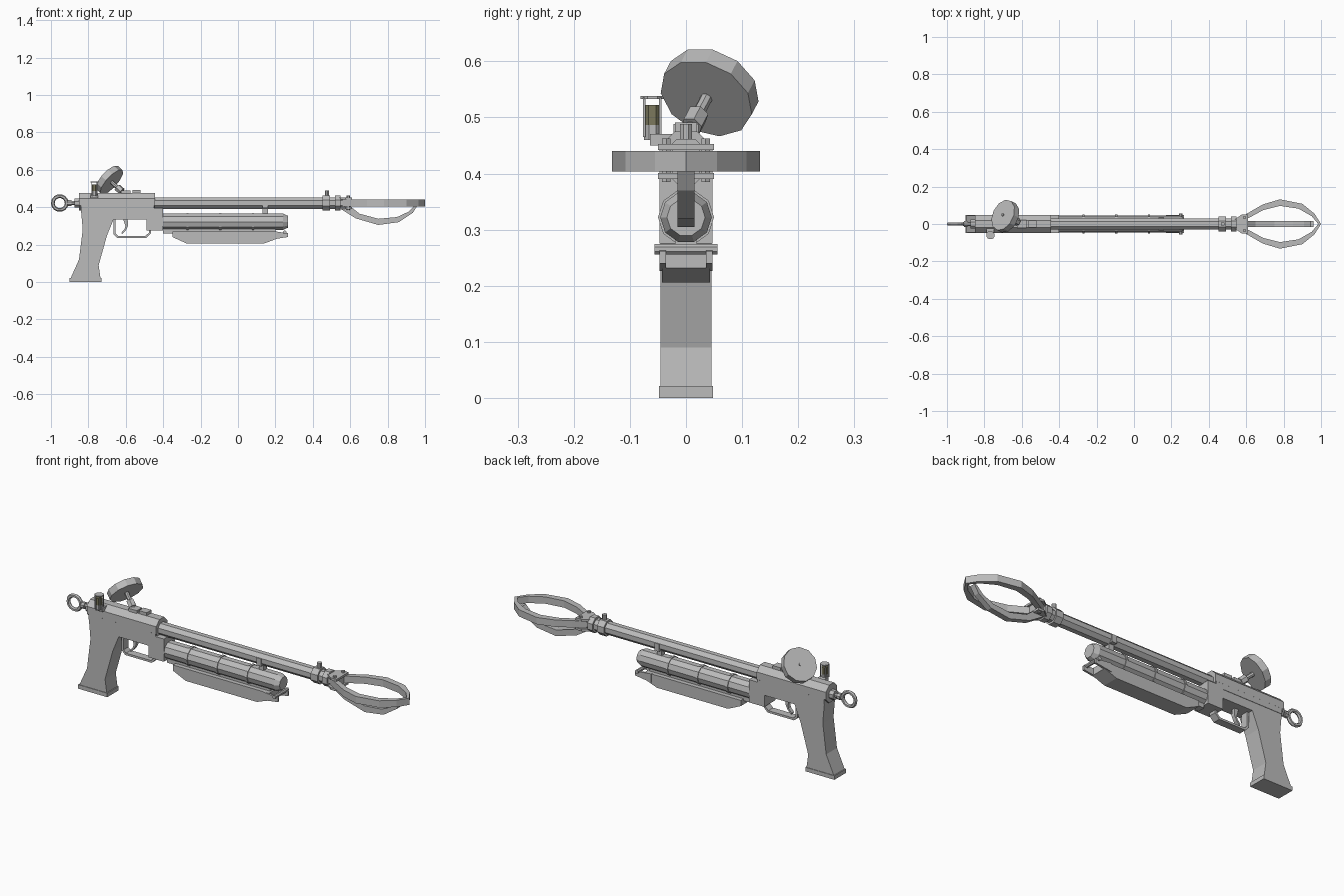
import bpy, bmesh
from math import pi, cos, sin
from mathutils import Vector, Matrix

cube = bpy.data.objects.get("Cube")
if cube:
    bpy.data.objects.remove(cube, do_unlink=True)

def material(name, rgb):
    m = bpy.data.materials.new(name)
    m.use_nodes = True
    m.diffuse_color = (*rgb, 1)
    m.node_tree.nodes["Principled BSDF"].inputs["Base Color"].default_value = (*rgb, 1)
    return m

STEEL = material("plain_grey", (0.5, 0.5, 0.5))
GLASS = material("olive_glass", (0.2, 0.19, 0.11))

def finish(name, bm, mat=STEEL):
    bmesh.ops.recalc_face_normals(bm, faces=bm.faces)
    mesh = bpy.data.meshes.new(name)
    bm.to_mesh(mesh)
    bm.free()
    mesh.materials.append(mat)
    ob = bpy.data.objects.new(name, mesh)
    bpy.context.collection.objects.link(ob)
    return ob

def box(name, x, y, z, mat=STEEL):
    bm = bmesh.new()
    bmesh.ops.create_cube(bm, size=1)
    for v in bm.verts:
        v.co = [(r[0] + r[1]) / 2 + c * (r[1] - r[0]) for r, c in zip((x, y, z), v.co)]
    return finish(name, bm, mat)

def rod(name, a, b, r, sides=8, r2=None, mat=STEEL):
    # Tapering cylinder from a to b, flat sides turned to the axes
    a, b = Vector(a), Vector(b)
    d = b - a
    turn = d.to_track_quat('Z', 'Y').to_matrix().to_4x4()
    bm = bmesh.new()
    bmesh.ops.create_cone(bm, cap_ends=True, segments=sides, radius1=r,
                          radius2=r if r2 is None else r2, depth=d.length,
                          matrix=Matrix.Translation((a + b) / 2) @ turn @ Matrix.Rotation(pi / sides, 4, 'Z'))
    return finish(name, bm, mat)

def prism(name, pts, lo, hi, axis='Y', mat=STEEL):
    # Outline in xz pushed along y, or outline in xy pushed along z
    bm = bmesh.new()
    at = (lambda p, t: (p[0], t, p[1])) if axis == 'Y' else (lambda p, t: (p[0], p[1], t))
    face = bm.faces.new([bm.verts.new(at(p, lo)) for p in pts])
    new = bmesh.ops.extrude_face_region(bm, geom=[face])["geom"]
    step = Vector(at((0, 0), hi - lo))
    bmesh.ops.translate(bm, vec=step, verts=[v for v in new if isinstance(v, bmesh.types.BMVert)])
    return finish(name, bm, mat)

AX = 0.422  # height of the barrel axis

# Rear pull ring and its stem
bpy.ops.mesh.primitive_torus_add(major_segments=14, minor_segments=6, major_radius=0.037,
                                 minor_radius=0.01, location=(-0.953, 0, AX), rotation=(pi / 2, 0, 0))
ring = bpy.context.object
ring.name = "pull_ring"
ring.data.materials.append(STEEL)
rod("ring_stem", (-0.915, 0, AX), (-0.84, 0, AX), 0.011)
rod("ring_stem_collar", (-0.908, 0, AX), (-0.89, 0, AX), 0.017)
rod("rear_cap", (-0.875, 0, AX), (-0.84, 0, AX), 0.025)

# Receiver, barrel and block
rod("receiver", (-0.85, 0, 0.428), (-0.445, 0, 0.428), 0.051)
rod("barrel", (-0.46, 0, AX), (0.56, 0, AX), 0.033)
box("receiver_base", (-0.84, -0.45), (-0.047, 0.047), (0.38, 0.43))
box("front_block", (-0.49, -0.4), (-0.047, 0.047), (0.275, 0.395))
box("top_sight", (-0.565, -0.52), (-0.02, 0.02), (0.465, 0.491))

# Grip with frame and foot
prism("grip", [(-0.84, 0.39), (-0.48, 0.39), (-0.48, 0.335), (-0.665, 0.335), (-0.7, 0.25),
               (-0.745, 0.09), (-0.735, 0.02), (-0.895, 0.02), (-0.85, 0.12), (-0.83, 0.28)], -0.045, 0.045)
box("grip_foot", (-0.9, -0.73), (-0.048, 0.048), (0, 0.021))

# Trigger guard and trigger
prism("trigger_guard", [(-0.665, 0.34), (-0.665, 0.255), (-0.645, 0.235), (-0.49, 0.235), (-0.465, 0.26),
                        (-0.465, 0.28), (-0.476, 0.28), (-0.476, 0.264), (-0.495, 0.246), (-0.64, 0.246),
                        (-0.654, 0.26), (-0.654, 0.34)], -0.02, 0.02)
prism("trigger", [(-0.615, 0.34), (-0.59, 0.34), (-0.588, 0.3), (-0.6, 0.275), (-0.62, 0.255),
                  (-0.624, 0.263), (-0.606, 0.283), (-0.602, 0.3)], -0.01, 0.01)

# Air tank with bands and strap to the barrel
TZ = 0.322
rod("tank", (-0.41, 0, TZ), (0.24, 0, TZ), 0.046, 10)
rod("tank_nose", (0.24, 0, TZ), (0.266, 0, TZ), 0.046, 10, 0.034)
for i, x in enumerate((-0.27, -0.095, 0.08)):
    rod(f"tank_band_{i}", (x - 0.006, 0, TZ), (x + 0.006, 0, TZ), 0.05, 10)
box("barrel_strap", (0.132, 0.16), (-0.015, 0.015), (0.35, 0.43))
box("strap_saddle", (0.132, 0.16), (-0.036, 0.036), (0.395, 0.435))

# Forward handguard with end fork
prism("handguard", [(-0.35, 0.27), (0.21, 0.27), (0.21, 0.232), (0.14, 0.206), (-0.275, 0.206),
                    (-0.35, 0.24)], -0.043, 0.043)
box("handguard_link", (-0.4, 0.2), (-0.02, 0.02), (0.26, 0.29))
for s in (-1, 1):
    y = sorted((s * 0.036, s * 0.047))
    prism(f"fork_arm_{s}", [(0.17, 0.272), (0.266, 0.262), (0.266, 0.24), (0.17, 0.226)], *y)
rod("fork_pin", (0.25, -0.056, 0.265), (0.25, 0.056, 0.265), 0.01)

# Muzzle collars, knob and prong mount
rod("rear_collar", (0.452, 0, AX), (0.492, 0, AX), 0.043)
rod("front_collar", (0.518, 0, AX), (0.548, 0, AX), 0.043)
rod("collar_knob", (0.475, 0, 0.45), (0.475, 0, 0.488), 0.012)
for name, lo in (("upper", 0.442), ("lower", 0.39)):
    prism(f"{name}_mount_plate", [(0.54, -0.025), (0.575, -0.05), (0.61, -0.05), (0.61, 0.05),
                                  (0.575, 0.05), (0.54, 0.025)], lo, lo + 0.011, 'Z')
box("mount_core", (0.54, 0.6), (-0.025, 0.025), (0.4, 0.443))
for s in (-1, 1):
    rod(f"mount_bolt_{s}", (0.59, s * 0.035, 0.385), (0.59, s * 0.035, 0.462), 0.009, 6)

# Two side prongs and one lower prong
side = [(0.56, 0.03), (0.62, 0.065), (0.69, 0.105), (0.78, 0.132), (0.9, 0.108), (0.965, 0.055), (1, 0),
        (0.985, 0), (0.95, 0.042), (0.88, 0.082), (0.78, 0.097), (0.69, 0.074), (0.6, 0.025)]
for s, name in ((1, "left_prong"), (-1, "right_prong")):
    prism(name, [(x, s * y) for x, y in side], 0.404, 0.44, 'Z')
prism("lower_prong", [(0.55, 0.39), (0.63, 0.34), (0.75, 0.305), (0.86, 0.32), (0.935, 0.37), (0.96, 0.41),
                      (0.945, 0.41), (0.91, 0.375), (0.85, 0.347), (0.75, 0.338), (0.65, 0.365),
                      (0.6, 0.405)], -0.015, 0.015)

# Tilted pressure gauge on a hex stem
foot, head = Vector((-0.6, 0, 0.465)), Vector((-0.688, 0.042, 0.545))
axis = (head - foot).normalized()
rod("gauge_stem", foot, head, 0.011)
rod("gauge_nut", foot + axis * 0.03, foot + axis * 0.065, 0.02, 6)
rod("gauge_dial", head - axis * 0.018, head + axis * 0.018, 0.087, 11)
rod("gauge_pin", head, head + axis * 0.024, 0.008)
box("gauge_base", (-0.625, -0.575), (-0.022, 0.022), (0.455, 0.488))

# Small glass vial in a side cage
VX, VY = -0.768, -0.06
box("vial_arm", (VX - 0.02, VX + 0.02), (-0.064, -0.02), (0.45, 0.47))
rod("vial_socket", (VX, VY, 0.46), (VX, VY, 0.488), 0.016)
rod("glass_vial", (VX, VY, 0.486), (VX, VY, 0.522), 0.017, 8, mat=GLASS)
rod("vial_cap", (VX, VY, 0.533), (VX, VY, 0.538), 0.023)
for i in range(4):
    a = pi / 4 + i * pi / 2
    x, y = VX + 0.02 * cos(a), VY + 0.02 * sin(a)
    rod(f"cage_post_{i}", (x, y, 0.465), (x, y, 0.535), 0.003, 4)
